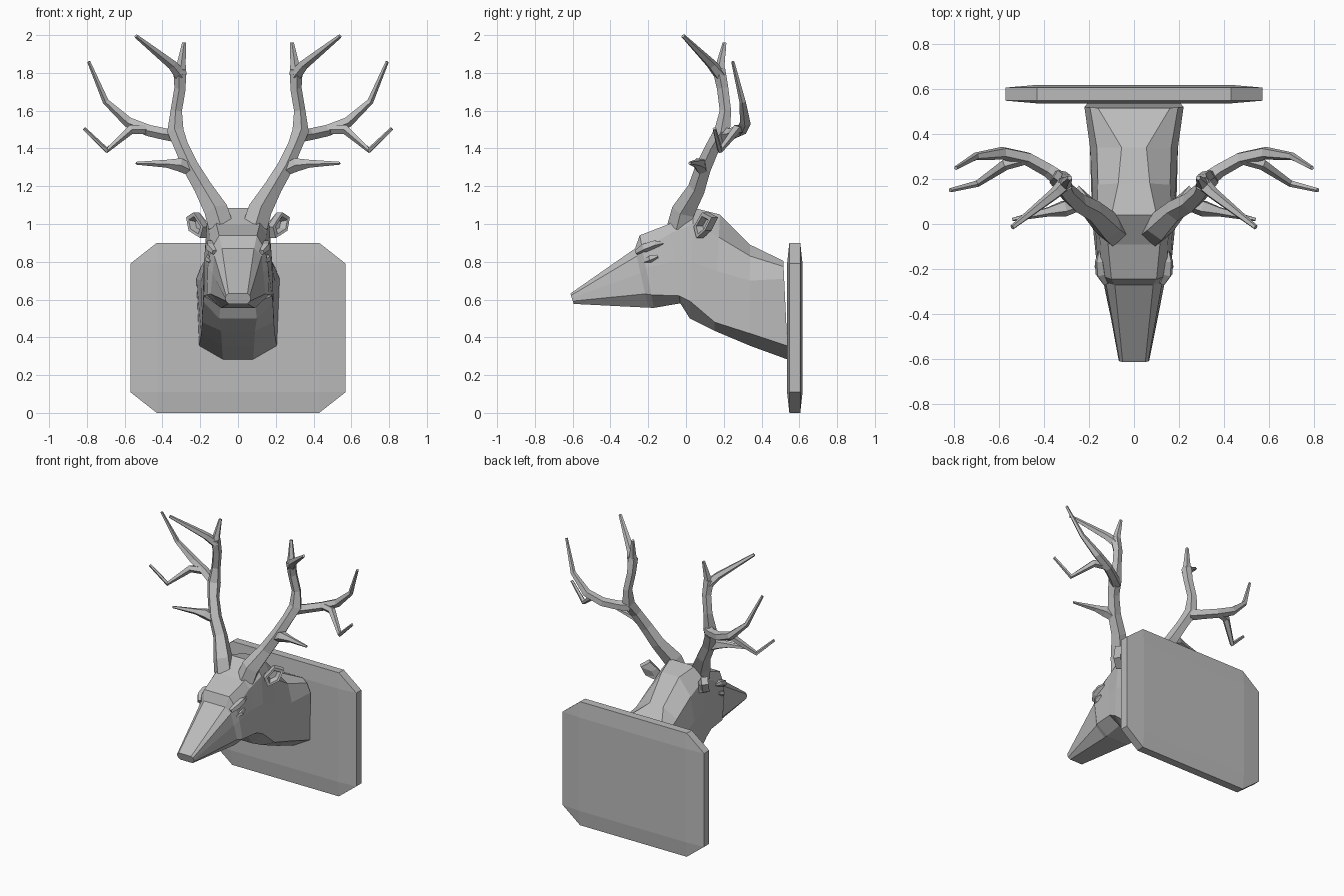
import bpy, bmesh, math
from mathutils import Vector

if "Cube" in bpy.data.objects:
    bpy.data.objects.remove(bpy.data.objects["Cube"])

grey = bpy.data.materials.new("stone grey")
grey.diffuse_color = (0.5, 0.5, 0.5, 1)
grey.use_nodes = True
grey.node_tree.nodes["Principled BSDF"].inputs["Base Color"].default_value = grey.diffuse_color


def finish(name, bm, mirror=False):
    bmesh.ops.recalc_face_normals(bm, faces=bm.faces)
    me = bpy.data.meshes.new(name)
    bm.to_mesh(me)
    bm.free()
    me.materials.append(grey)
    ob = bpy.data.objects.new(name, me)
    bpy.context.collection.objects.link(ob)
    if mirror:
        ob.modifiers.new("Mirror", 'MIRROR')
    return ob


def loft(bm, rings):
    """Skin a list of closed rings and cap both ends."""
    rows = [[bm.verts.new(p) for p in r] for r in rings]
    n = len(rows[0])
    for a, b in zip(rows, rows[1:]):
        for i in range(n):
            j = (i + 1) % n
            bm.faces.new((a[i], a[j], b[j], b[i]))
    bm.faces.new(rows[0])
    bm.faces.new(rows[-1][::-1])
    return rows


def tube(bm, path, sides=5):
    """Tapered tube through (x, y, z, radius) points."""
    pts = [Vector(p[:3]) for p in path]
    rings, u = [], None
    for i, p in enumerate(pts):
        d0 = (p - pts[i - 1]).normalized() if i else Vector()
        d1 = (pts[i + 1] - p).normalized() if i < len(pts) - 1 else Vector()
        t = (d0 + d1).normalized()
        if u is None:
            u = Vector((0, -1, 0))
        u = (u - t * u.dot(t)).normalized()
        v = t.cross(u)
        rings.append([p + path[i][3] * (math.cos(a) * u + math.sin(a) * v)
                      for a in (math.tau * k / sides for k in range(sides))])
    loft(bm, rings)


# Wall plaque: octagonal board, slightly thinner at the rim
bm = bmesh.new()
xs, zs = (-.57, -.43, .43, .57), (0, .11, .79, .9)
layers = []
for y_in, y_out in ((.535, .547), (.617, .605)):
    g = {}
    for i in range(4):
        for k in range(4):
            if i in (0, 3) and k in (0, 3):
                continue
            inner = i in (1, 2) and k in (1, 2)
            g[i, k] = bm.verts.new((xs[i], y_in if inner else y_out, zs[k]))
    for i in range(3):
        for k in range(3):
            cell = [(i, k), (i + 1, k), (i + 1, k + 1), (i, k + 1)]
            bm.faces.new([g[c] for c in cell if c in g])
    layers.append(g)
rim = [(1, 0), (2, 0), (3, 1), (3, 2), (2, 3), (1, 3), (0, 2), (0, 1)]
for a, b in zip(rim, rim[1:] + rim[:1]):
    bm.faces.new((layers[0][a], layers[0][b], layers[1][b], layers[1][a]))
finish("wall_plaque", bm)

# Head and neck: y at top, y at bottom, then half section (x, z) top to bottom
sections = [
    (-.612, -.595, (.05, .632), (.063, .622), (.068, .608), (.064, .592), (.05, .577)),
    (-.27, -.20, (.085, .87), (.125, .83), (.135, .74), (.145, .63), (.085, .557)),
    (-.245, -.17, (.10, .94), (.145, .86), (.16, .77), (.165, .625), (.09, .556)),
    (-.09, -.03, (.115, 1.0), (.15, .95), (.168, .80), (.18, .62), (.09, .58)),
    (.04, .02, (.10, 1.085), (.165, 1.0), (.18, .80), (.185, .59), (.10, .50)),
    (.18, .15, (.07, 1.05), (.16, .93), (.185, .75), (.19, .48), (.09, .435)),
    (.34, .34, (.055, .89), (.165, .83), (.195, .70), (.195, .42), (.085, .355)),
    (.515, .54, (.16, .805), (.195, .775), (.22, .71), (.205, .355), (.08, .282)),
]
rings = []
for yt, yb, *half in sections:
    zt, zb = half[0][1], half[-1][1]
    right = [(x, yb + (yt - yb) * (z - zb) / (zt - zb), z) for x, z in half]
    rings.append(right + [(-x, y, z) for x, y, z in reversed(right)])
bm = bmesh.new()
loft(bm, rings)
finish("head_and_neck", bm)

# Brow and eye bumps
bm = bmesh.new()
tube(bm, [(.125, -.262, .85, .016), (.146, -.22, .875, .026),
          (.152, -.165, .895, .022), (.15, -.12, .90, .008)])
tube(bm, [(.143, -.225, .80, .01), (.155, -.19, .815, .022), (.157, -.15, .83, .01)])
finish("eye_brows", bm, True)

# Ears: short cups with a hollow facing outward and forward
bm = bmesh.new()
rim = [Vector(p) for p in ((.185, .04, .985), (.20, .055, .925), (.262, .10, .965),
                           (.275, .135, 1.035), (.235, .085, 1.062))]
centre = sum(rim, Vector()) / 5
root = Vector((.165, .09, .975))
base = [root + (p - centre) * .6 for p in rim]
back = [p + Vector((-.03, .035, 0)) for p in rim]
inner = [centre + (p - centre) * .68 for p in rim]
hollow = [centre + (p - centre) * .45 + Vector((-.025, .025, 0)) for p in rim]
loft(bm, [base, back, rim, inner, hollow])
finish("ears", bm, True)

# Antlers: main beam, fork, brow tine and outer branch
branches = [
    [(.09, -.03, .985, .07), (.115, -.01, 1.07, .066), (.185, .06, 1.19, .05),
     (.25, .095, 1.30, .045), (.30, .145, 1.41, .04), (.33, .195, 1.49, .046),
     (.325, .21, 1.60, .032), (.305, .195, 1.72, .032), (.307, .175, 1.82, .036)],
    [(.305, .175, 1.79, .034), (.30, .185, 1.85, .024), (.285, .205, 1.96, .011)],
    [(.305, .18, 1.79, .034), (.35, .135, 1.845, .027), (.54, -.015, 1.995, .011)],
    [(.24, .09, 1.28, .03), (.31, .07, 1.315, .038), (.38, .055, 1.32, .022),
     (.54, .02, 1.322, .008)],
    [(.32, .195, 1.47, .04), (.38, .24, 1.475, .033), (.47, .29, 1.495, .032),
     (.58, .315, 1.54, .03), (.70, .30, 1.65, .018), (.79, .248, 1.86, .009)],
    [(.48, .29, 1.50, .026), (.57, .265, 1.50, .026), (.695, .18, 1.39, .016),
     (.815, .15, 1.505, .01)],
]
bm = bmesh.new()
for path in branches:
    tube(bm, path)
finish("antlers", bm, True)
